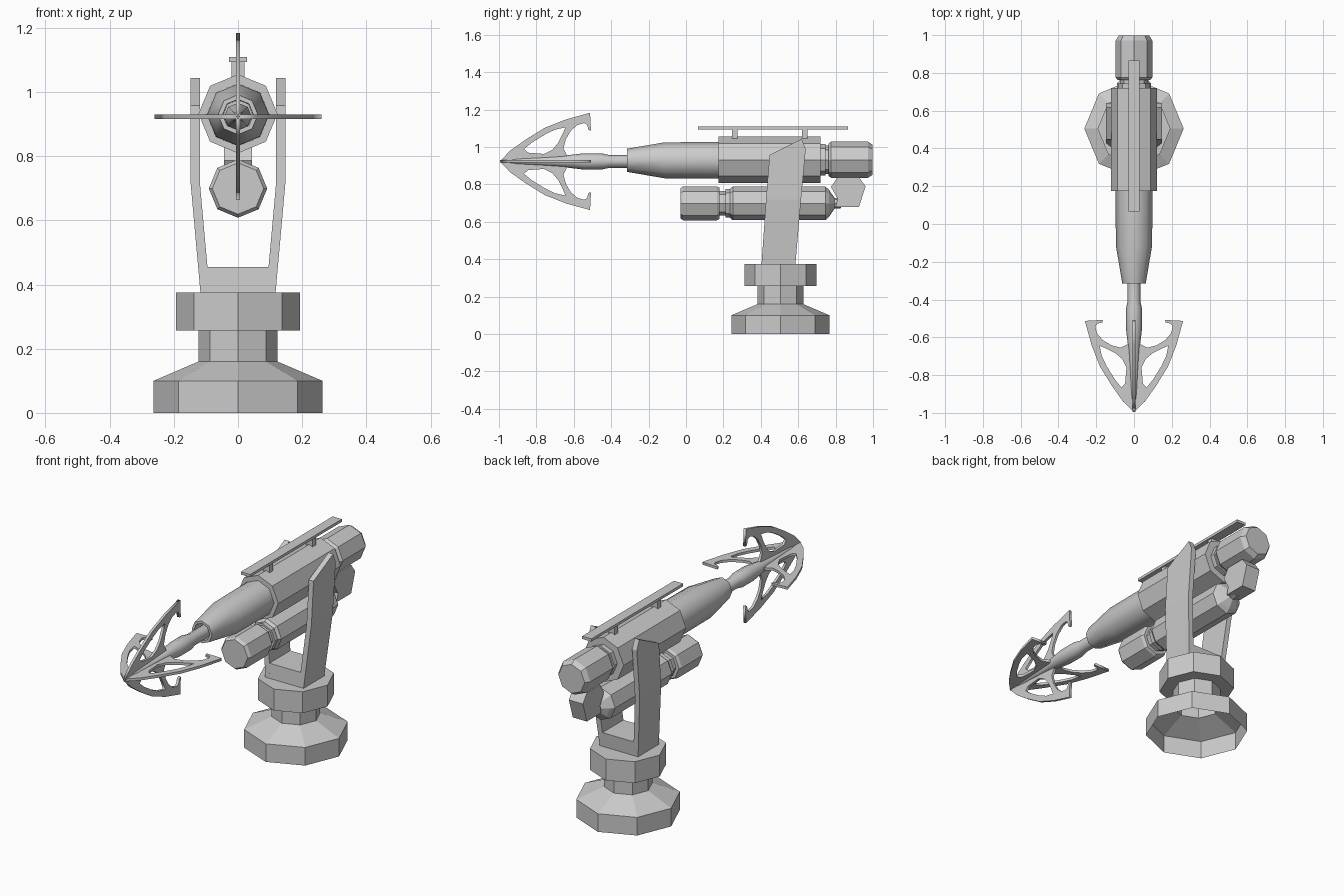
import bpy, bmesh
from math import cos, sin, pi, radians

if "Cube" in bpy.data.objects:
    bpy.data.objects.remove(bpy.data.objects["Cube"])


def finish(name, bm, smooth=None):
    bmesh.ops.recalc_face_normals(bm, faces=bm.faces)
    me = bpy.data.meshes.new(name)
    bm.to_mesh(me)
    bm.free()
    ob = bpy.data.objects.new(name, me)
    bpy.context.collection.objects.link(ob)
    if smooth:
        bpy.ops.object.select_all(action='DESELECT')
        ob.select_set(True)
        bpy.context.view_layer.objects.active = ob
        bpy.ops.object.shade_smooth_by_angle(angle=radians(smooth))
    return ob


def lathe(name, profile, axis='Y', y=0, z=0, sides=8, caps=(True, True), smooth=None):
    """Turn (position, radius) pairs around an axis parallel to Y or Z."""
    bm = bmesh.new()
    rings = []
    for t, r in profile:
        ring = []
        for i in range(sides):
            u, v = r * cos(2 * pi * i / sides), r * sin(2 * pi * i / sides)
            ring.append(bm.verts.new((u, t, z + v) if axis == 'Y' else (u, y + v, t)))
        rings.append(ring)
    for a, b in zip(rings, rings[1:]):
        for i in range(sides):
            j = (i + 1) % sides
            bm.faces.new((a[i], a[j], b[j], b[i]))
    if caps[0]:
        bm.faces.new(rings[0])
    if caps[1]:
        bm.faces.new(rings[-1])
    return finish(name, bm, smooth)


def prism(name, profile, x0, x1, shift=lambda z: 0):
    """Extrude a (y, z) profile from x0 to x1; shift leans it sideways by height."""
    bm = bmesh.new()
    a, b = [[bm.verts.new((x + shift(z) * (1 if x0 + x1 > 0 else -1), y, z))
             for y, z in profile] for x in (x0, x1)]
    bm.faces.new(a)
    bm.faces.new(b)
    n = len(profile)
    for i in range(n):
        j = (i + 1) % n
        bm.faces.new((a[i], a[j], b[j], b[i]))
    return finish(name, bm)


# Pedestal, hollow underneath
lathe("pedestal_base", [(0, .263), (.10, .263), (.16, .123), (.26, .123)], 'Z', y=.505, caps=(False, False))
lathe("turntable", [(.257, .193), (.375, .193)], 'Z', y=.505)

# Yoke: cross piece and two leaning arms
prism("yoke_bridge", [(.404, .375), (.585, .375), (.592, .455), (.41, .455)], -.1, .1)
for s, side in ((1, "right"), (-1, "left")):
    prism(f"yoke_lower_arm_{side}", [(.404, .375), (.585, .375), (.615, .72), (.428, .72)],
          s * .088, s * .117, lambda z: .031 * (z - .375) / .345)
    prism(f"yoke_upper_arm_{side}",
          [(.428, .72), (.615, .72), (.64, .99), (.618, 1.043), (.447, .958)], s * .119, s * .148)

# Launcher: body, tapered barrel with open muzzle, rear cap
lathe("launcher_body", [(.175, .123), (.72, .123)], z=.932)
lathe("barrel", [(-.24, .046), (-.315, .048), (-.315, .062), (-.115, .096), (.18, .098)],
      z=.929, smooth=50)
lathe("rear_collar", [(.715, .085), (.745, .085), (.745, .075), (.77, .075)], z=.932)
lathe("rear_cap", [(.762, .085), (.775, .097), (.972, .097), (.998, .08)], z=.932)

# Lower gas cylinder
lathe("cylinder_cap", [(-.03, .08), (-.015, .091), (.165, .091), (.18, .083)], z=.699)
lathe("cylinder_neck", [(.175, .066), (.212, .066), (.212, .077), (.25, .077)], z=.699)
lathe("cylinder_body", [(.235, .078), (.25, .09), (.745, .09), (.765, .072), (.795, .028), (.83, .026)], z=.699)
prism("rear_valve", [(.81, .838), (.925, .838), (.96, .79), (.925, .68),
                     (.80, .68), (.81, .725), (.775, .787)], -.043, .043)

# Sight rail and its two posts
prism("sight_rail", [(.065, 1.094), (.865, 1.094), (.865, 1.109), (.065, 1.109)], -.028, .028)
for i, y in enumerate((.26, .635)):
    prism(f"rail_post_{i + 1}", [(y - .015, 1.03), (y + .015, 1.03), (y + .015, 1.096), (y - .015, 1.096)],
          -.02, .02)

# Harpoon shaft
AXIS = .923
lathe("harpoon_shaft", [(-.99, .003), (-.9, .016), (-.75, .024), (-.66, .03), (-.55, .043),
                        (-.45, .043), (-.41, .034), (-.24, .034)], z=AXIS, smooth=50)

# Four barbed blades, each a flat outline with one window
outline = [(0, -.995), (.058, -.94), (.115, -.86), (.18, -.755), (.225, -.64), (.26, -.513),
           (.165, -.508), (.168, -.522), (.196, -.528), (.205, -.545), (.195, -.58),
           (.165, -.615), (.12, -.642), (.07, -.655), (.03, -.635), (0, -.56)]
window = [(.04, -.76), (.062, -.715), (.10, -.683), (.15, -.658), (.182, -.645),
          (.17, -.7), (.145, -.752), (.10, -.825), (.066, -.866), (.047, -.845)]
curve = bpy.data.curves.new("blade_outline", 'CURVE')
curve.dimensions = '2D'
curve.fill_mode = 'BOTH'
curve.extrude = .007
for pts in (outline, window):
    sp = curve.splines.new('POLY')
    sp.points.add(len(pts) - 1)
    for p, (x, y) in zip(sp.points, pts):
        p.co = (x, y, 0, 1)
    sp.use_cyclic_u = True
helper = bpy.data.objects.new("blade_outline", curve)
bpy.context.collection.objects.link(helper)
bpy.context.view_layer.update()
blade = bpy.data.meshes.new_from_object(helper.evaluated_get(bpy.context.evaluated_depsgraph_get()))
bpy.data.objects.remove(helper)
for k in range(4):
    ob = bpy.data.objects.new(f"harpoon_blade_{k + 1}", blade)
    ob.location.z = AXIS
    ob.rotation_euler.y = k * pi / 2
    bpy.context.collection.objects.link(ob)
